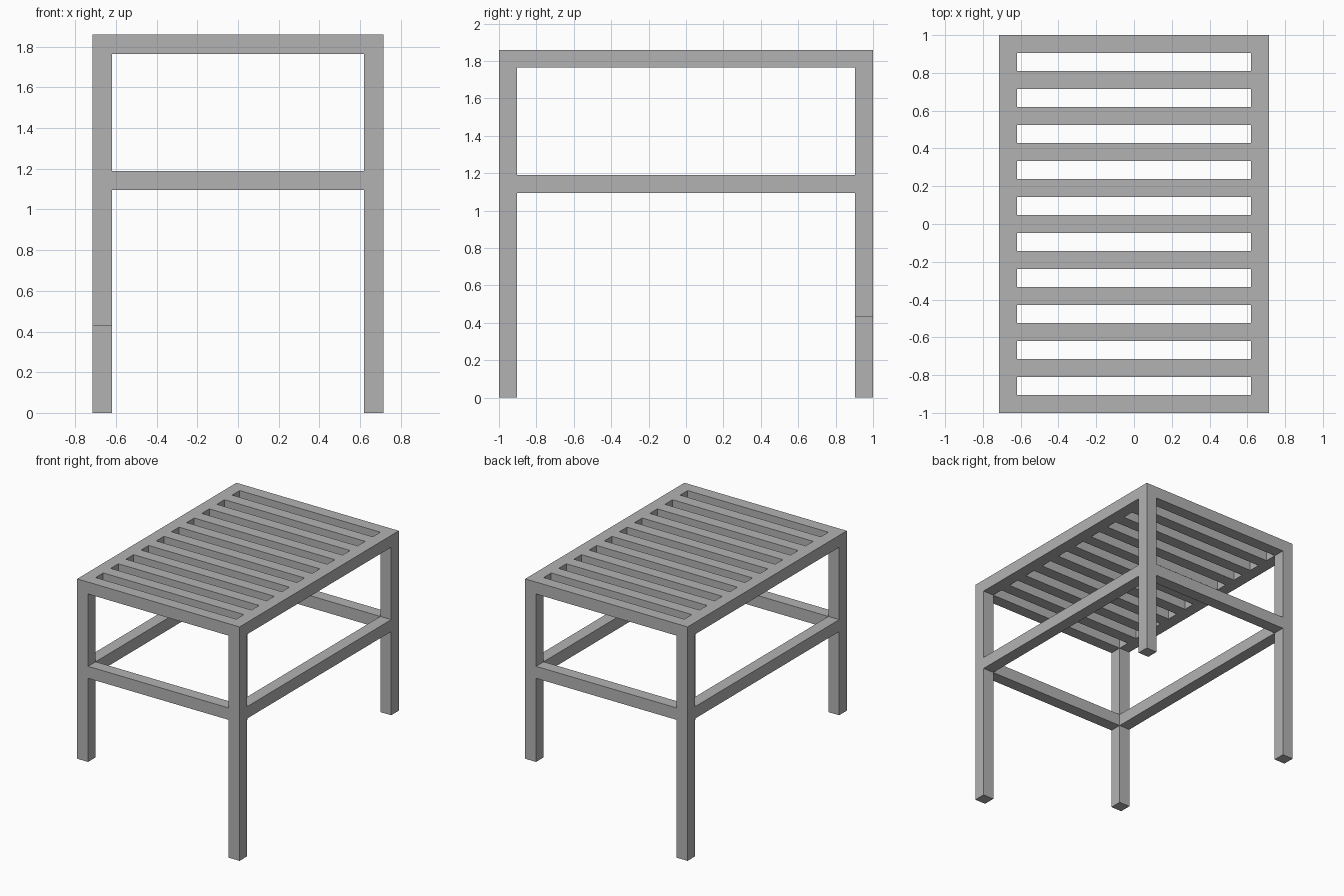
import bpy
import bmesh
from mathutils import Vector

if "Cube" in bpy.data.objects:
    bpy.data.objects.remove(bpy.data.objects["Cube"], do_unlink=True)

BAR = 2 / 21                 # square section of every bar
HX, HY, TOP = 0.714, 1.0, 1.86
UNDER = TOP - BAR            # underside of the slatted top
RAIL_LOW, SHORT_FOOT = 1.095, 0.43

grey = bpy.data.materials.new("plain grey")
grey.use_nodes = True
colour = (0.45, 0.45, 0.45, 1)
grey.diffuse_color = colour
grey.node_tree.nodes["Principled BSDF"].inputs["Base Color"].default_value = colour


def add_object(name, bm):
    bmesh.ops.recalc_face_normals(bm, faces=bm.faces)
    mesh = bpy.data.meshes.new(name)
    bm.to_mesh(mesh)
    bm.free()
    mesh.materials.append(grey)
    obj = bpy.data.objects.new(name, mesh)
    bpy.context.collection.objects.link(obj)
    return obj


def box(name, low, high):
    low, high = Vector(low), Vector(high)
    bm = bmesh.new()
    bmesh.ops.create_cube(bm, size=1)
    bmesh.ops.scale(bm, vec=high - low, verts=bm.verts)
    bmesh.ops.translate(bm, vec=(low + high) / 2, verts=bm.verts)
    return add_object(name, bm)


# Slatted top: one plate with every second strip left open between the side rails
bm = bmesh.new()
xs = (-HX, -HX + BAR, HX - BAR, HX)
rows = [[bm.verts.new((x, -HY + i * BAR, UNDER)) for x in xs] for i in range(22)]
for i in range(21):
    for j in range(3):
        if j != 1 or i % 2 == 0:
            a, b = rows[i], rows[i + 1]
            bm.faces.new((a[j], a[j + 1], b[j + 1], b[j]))
plate = bmesh.ops.extrude_face_region(bm, geom=bm.faces[:], use_keep_orig=True)
raised = [g for g in plate["geom"] if isinstance(g, bmesh.types.BMVert)]
bmesh.ops.translate(bm, vec=(0, 0, BAR), verts=raised)
add_object("slatted_top", bm)

# Legs: one diagonal pair reaches the ground, the other pair is shorter
for sx, side in ((-1, "right"), (1, "left")):
    for sy, end in ((-1, "front"), (1, "back")):
        foot = SHORT_FOOT if sx == sy else 0
        cx, cy = sx * (HX - BAR / 2), sy * (HY - BAR / 2)
        h = BAR / 2
        box(f"{end}_{side}_leg", (cx - h, cy - h, foot), (cx + h, cy + h, UNDER))

# Rails joining the legs, flush with their outer faces
for s, end, side in ((-1, "front", "right"), (1, "back", "left")):
    y = sorted((s * HY, s * (HY - BAR)))
    x = sorted((s * HX, s * (HX - BAR)))
    box(f"{end}_rail", (-HX + BAR, y[0], RAIL_LOW), (HX - BAR, y[1], RAIL_LOW + BAR))
    box(f"{side}_rail", (x[0], -HY + BAR, RAIL_LOW), (x[1], HY - BAR, RAIL_LOW + BAR))
